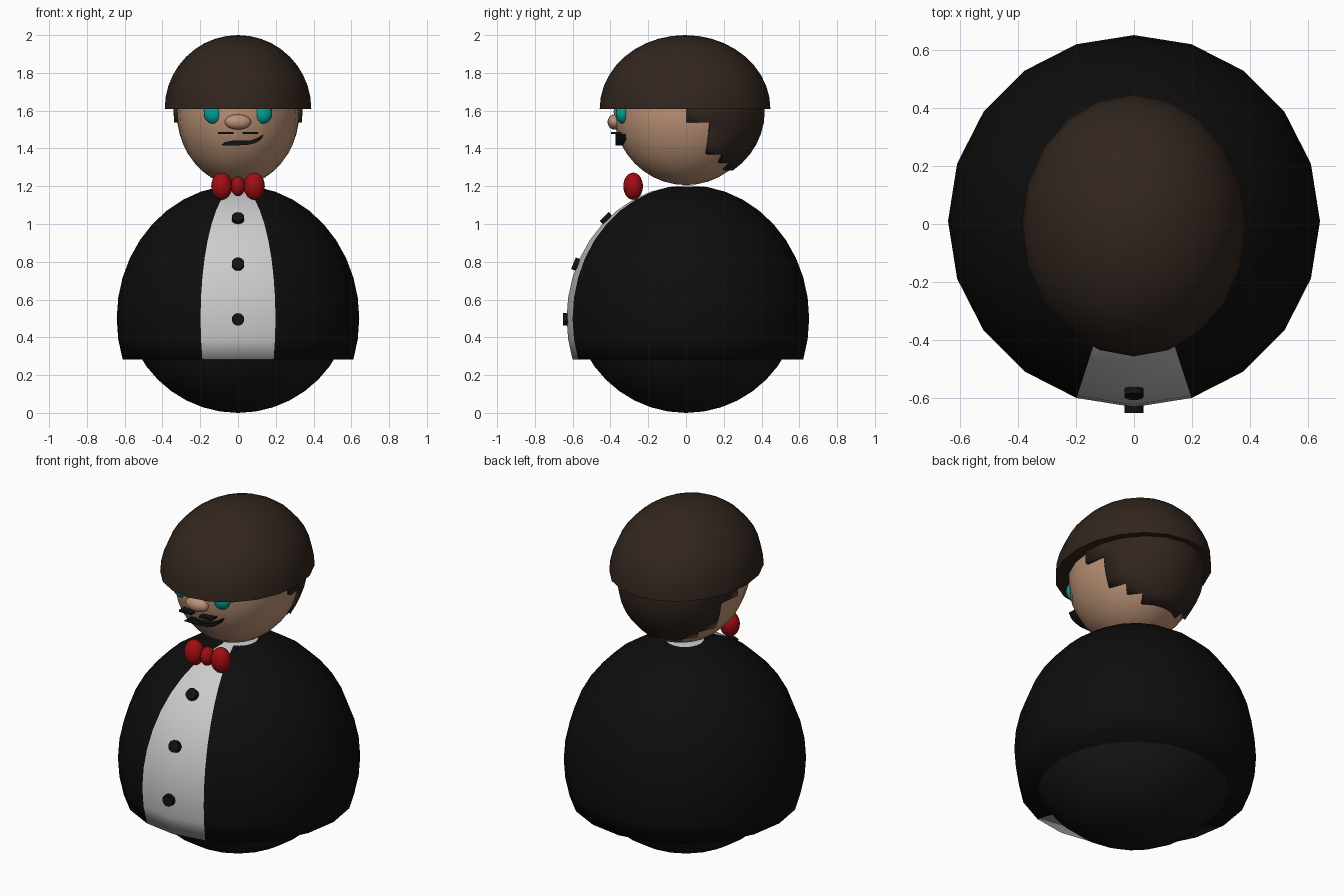
import bpy, bmesh, math
from mathutils import Vector

if "Cube" in bpy.data.objects:
    bpy.data.objects.remove(bpy.data.objects["Cube"])

N = 20  # columns and bands of every large ball


def mat(name, r, g, b):
    m = bpy.data.materials.new(name)
    m.diffuse_color = (r, g, b, 1)
    m.use_nodes = True
    m.node_tree.nodes["Principled BSDF"].inputs["Base Color"].default_value = m.diffuse_color
    return m


BLACK = mat("black_cloth", .004, .004, .004)
DARK = mat("dark_base", .008, .008, .008)
WHITE = mat("white_cloth", .75, .75, .75)
SKIN = mat("skin", .50, .29, .18)
HAIR = mat("brown_hair", .032, .019, .013)
TEAL = mat("teal", 0, .36, .31)
RED = mat("red", .35, .004, .006)
INK = mat("ink", .006, .006, .006)


def finish(name, bm, material, angle=None):
    bmesh.ops.recalc_face_normals(bm, faces=bm.faces)
    me = bpy.data.meshes.new(name)
    bm.to_mesh(me)
    bm.free()
    me.materials.append(material)
    ob = bpy.data.objects.new(name, me)
    bpy.context.collection.objects.link(ob)
    for p in me.polygons:
        p.use_smooth = True
    if angle:
        bpy.ops.object.select_all(action='DESELECT')
        ob.select_set(True)
        bpy.context.view_layer.objects.active = ob
        bpy.ops.object.shade_smooth_by_angle(angle=math.radians(angle))
    return ob


def ball_part(name, centre, radii, material, first=0, last=N, cap=False,
              keep=lambda band, col: True, angle=None):
    """Bands first..last of a squashed ball; column 0 starts at the front."""
    bm = bmesh.new()

    def point(i, j, r=1):
        t, a = math.pi * i / N, -math.pi / 2 + 2 * math.pi * j / N
        d = (r * math.sin(t) * math.cos(a), r * math.sin(t) * math.sin(a), math.cos(t))
        return bm.verts.new([c + s * k for c, s, k in zip(centre, radii, d)])

    for i in range(first, last):
        for j in range(N):
            if keep(i, j):
                bm.faces.new([point(i, j), point(i + 1, j), point(i + 1, j + 1), point(i, j + 1)])
    if cap:  # flat underside, split in the same columns
        for j in range(N):
            if keep(last, j):
                bm.faces.new([point(last, j), point(last, j + 1), point(last, j, 0)])
    bmesh.ops.remove_doubles(bm, verts=bm.verts, dist=1e-4)
    bmesh.ops.dissolve_degenerate(bm, edges=bm.edges, dist=1e-5)
    return finish(name, bm, material, angle)


def small_ball(name, centre, radii, material):
    bm = bmesh.new()
    bmesh.ops.create_uvsphere(bm, u_segments=20, v_segments=14, radius=1)
    bmesh.ops.scale(bm, vec=radii, verts=bm.verts)
    bmesh.ops.translate(bm, vec=centre, verts=bm.verts)
    return finish(name, bm, material)


def plate(name, outline, front, back, material):
    """Front-view outline extruded along y."""
    bm = bmesh.new()
    f = bm.faces.new([bm.verts.new((x, front, z)) for x, z in outline])
    new = bmesh.ops.extrude_face_region(bm, geom=[f])["geom"]
    bmesh.ops.translate(bm, vec=(0, back - front, 0),
                        verts=[v for v in new if isinstance(v, bmesh.types.BMVert)])
    return finish(name, bm, material, 30)


# body: rounded base, jacket and shirt sharing one egg shape
BODY, BODY_R = (0, .01, .5), (.642, .642, .705)


def is_shirt(band, col):
    return band == 0 or col in (0, N - 1)


ball_part("round_base", (0, 0, .6), (.6, .6, .6), DARK, first=9)
ball_part("jacket", BODY, BODY_R, BLACK, last=12, cap=True,
          keep=lambda b, c: not is_shirt(b, c))
ball_part("shirt", BODY, BODY_R, WHITE, last=12, cap=True, keep=is_shirt)

# buttons lying on the shirt front
for k, z in enumerate((1.025, .785, .495)):
    dz = z - BODY[2]
    y = -BODY_R[1] * math.sqrt(1 - (dz / BODY_R[2]) ** 2)
    normal = Vector((0, y / BODY_R[1] ** 2, dz / BODY_R[2] ** 2)).normalized()
    bm = bmesh.new()
    bmesh.ops.create_cone(bm, cap_ends=True, segments=20, radius1=.033, radius2=.033, depth=.04)
    bmesh.ops.rotate(bm, matrix=normal.to_track_quat('Z', 'Y').to_matrix(), verts=bm.verts)
    bmesh.ops.translate(bm, vec=(0, y + BODY[1], z), verts=bm.verts)
    finish(f"button_{k + 1}", bm, INK, 30)

# head, hair cap and stepped back hair
ball_part("head", (0, 0, 1.595), (.322, .383, .389), SKIN)
ball_part("hair_cap", (0, -.005, 1.61), (.388, .452, .39), HAIR, last=10, cap=True, angle=40)
depth = (1, 4, 5, 6, 6)  # bands reached by each column from ear to nape
back = ball_part("back_hair", (0, .005, 1.598), (.342, .412, .39), HAIR, first=9,
                 keep=lambda b, c: 5 <= c <= 14 and b < 10 + depth[min(c - 5, 14 - c)])
shell = back.modifiers.new("thickness", 'SOLIDIFY')
shell.thickness = .025
shell.offset = -1

# face
small_ball("nose", (0, -.378, 1.54), (.07, .037, .04), SKIN)
for side, s in (("left", -1), ("right", 1)):
    small_ball(f"eye_{side}", (s * .13, -.335, 1.587), (.051, .036, .056), TEAL)
    plate(f"moustache_{side}", [(s * .025, 1.476), (s * .105, 1.476), (s * .105, 1.486), (s * .025, 1.486)],
          -.397, -.33, INK)
    small_ball(f"bow_{side}", (s * .086, -.28, 1.2), (.056, .052, .072), RED)
plate("mouth", [(-.09, 1.417), (-.07, 1.433), (-.03, 1.441), (.06, 1.441), (.095, 1.452),
                (.138, 1.476), (.122, 1.447), (.095, 1.43), (.06, 1.42), (0, 1.416)],
      -.373, -.31, INK)
small_ball("bow_knot", (0, -.28, 1.2), (.038, .045, .053), RED)
